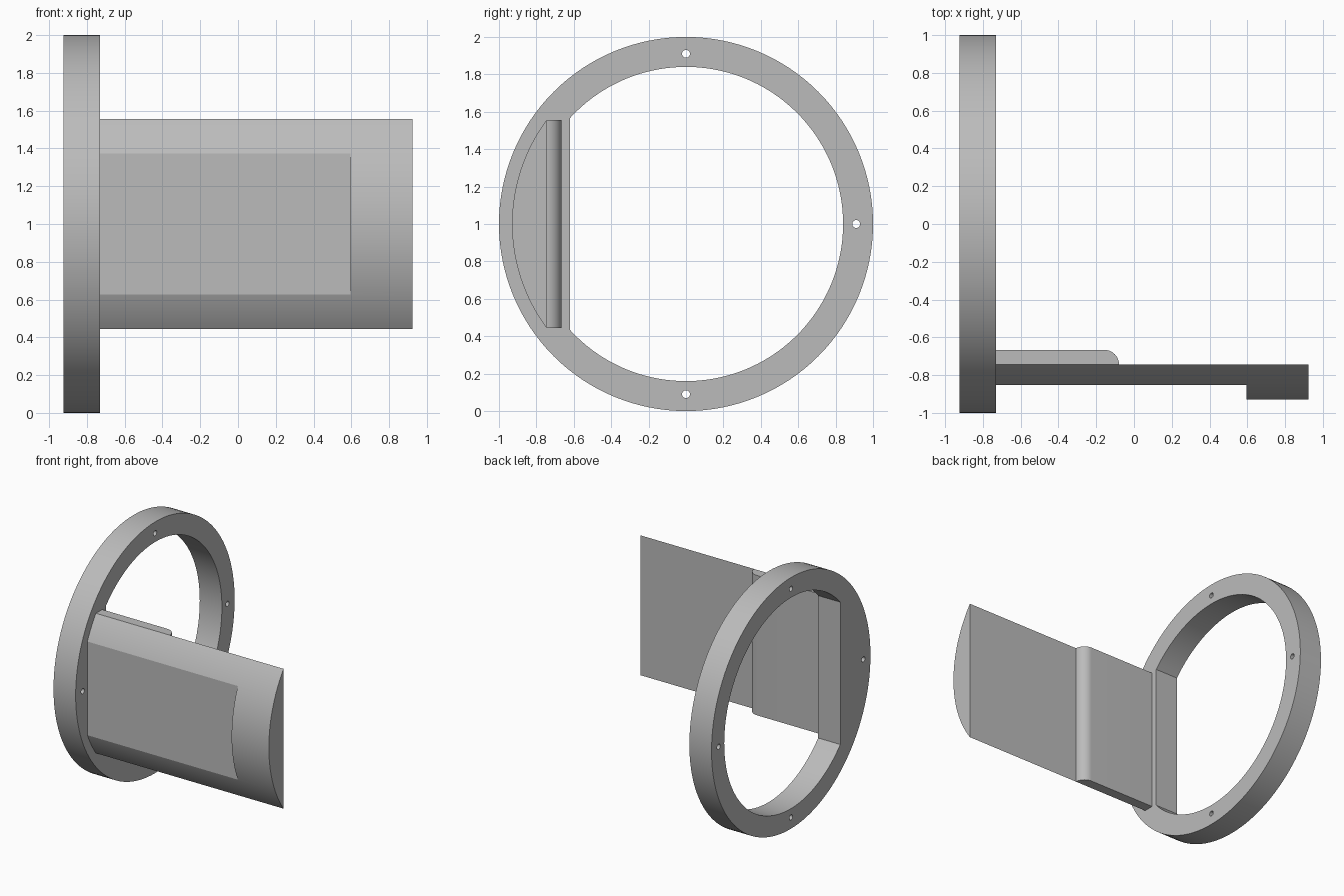
import bpy, bmesh
from math import sin, cos, acos, pi
from mathutils import Vector

default = bpy.data.objects.get("Cube")
if default:
    bpy.data.objects.remove(default, do_unlink=True)

grey = bpy.data.materials.new("plain grey")
grey.use_nodes = True
grey.diffuse_color = (0.5, 0.5, 0.5, 1)
grey.node_tree.nodes["Principled BSDF"].inputs["Base Color"].default_value = (0.5, 0.5, 0.5, 1)


def arc(cx, cy, r, start, end, steps):
    """Points along an arc, both ends included."""
    angles = [start + (end - start) * i / steps for i in range(steps + 1)]
    return [(cx + r * cos(a), cy + r * sin(a)) for a in angles]


def circle(cx, cy, r, steps):
    return arc(cx, cy, r, 0, 2 * pi, steps)[:-1]


def prism(name, loops, axis, low, high):
    """Fill an outline (later loops are holes) and extrude it along x or z."""
    def place(a, b):
        return (low, a, b) if axis == "x" else (a, b, low)
    bm = bmesh.new()
    for loop in loops:
        verts = [bm.verts.new(place(*p)) for p in loop]
        for i, v in enumerate(verts):
            bm.edges.new((verts[i - 1], v))
    bmesh.ops.triangle_fill(bm, edges=bm.edges[:], use_beauty=True)
    extruded = bmesh.ops.extrude_face_region(bm, geom=bm.faces[:], use_keep_orig=True)
    shift = Vector((high - low, 0, 0)) if axis == "x" else Vector((0, 0, high - low))
    moved = [g for g in extruded["geom"] if isinstance(g, bmesh.types.BMVert)]
    bmesh.ops.translate(bm, verts=moved, vec=shift)
    bmesh.ops.recalc_face_normals(bm, faces=bm.faces[:])
    mesh = bpy.data.meshes.new(name)
    bm.to_mesh(mesh)
    bm.free()
    mesh.materials.append(grey)
    obj = bpy.data.objects.new(name, mesh)
    bpy.context.collection.objects.link(obj)
    return obj


def select(obj):
    bpy.ops.object.select_all(action="DESELECT")
    obj.select_set(True)
    bpy.context.view_layer.objects.active = obj


RING_FACE = -0.73
ARM_BACK = -0.745
ARM_R = 0.93

# Mounting ring: D-shaped opening and four screw holes
flat = acos(-0.62 / 0.84)
opening = arc(0, 1, 0.84, -flat, flat, 96)
holes = [circle(0.91 * cos(i * pi / 2), 1 + 0.91 * sin(i * pi / 2), 0.021, 20)
         for i in range(4)]
ring = prism("mounting_ring", [circle(0, 1, 1, 128), opening] + holes,
             "x", -0.925, RING_FACE)

# Arm: circular segment, with the front shaved flat up to the end lip
half = acos(-ARM_BACK / ARM_R)
arm = prism("arm", [arc(0, 1, ARM_R, pi - half, pi + half, 40)], "x", RING_FACE, 0.923)
cutter = prism("arm_cutter", [[(-1.1, 0.3), (-0.852, 0.3), (-0.852, 1.7), (-1.1, 1.7)]],
               "x", -0.85, 0.595)
cutter.hide_render = True
cut = arm.modifiers.new("front_flat", "BOOLEAN")
cut.operation = "DIFFERENCE"
cut.solver = "EXACT"
cut.object = cutter
select(arm)
bpy.ops.object.modifier_apply(modifier=cut.name)
bpy.data.objects.remove(cutter, do_unlink=True)

# Backing pad with a rounded end
width = ARM_R * sin(half)
pad_outline = [(RING_FACE, ARM_BACK)] + arc(-0.158, ARM_BACK, 0.079, 0, pi / 2, 14)
pad_outline.append((RING_FACE, ARM_BACK + 0.079))
pad = prism("backing_pad", [pad_outline], "z", 1 - width, 1 + width)

# Smooth curves, crisp edges
for part in (ring, arm, pad):
    select(part)
    bpy.ops.object.shade_smooth_by_angle(angle=0.38)
